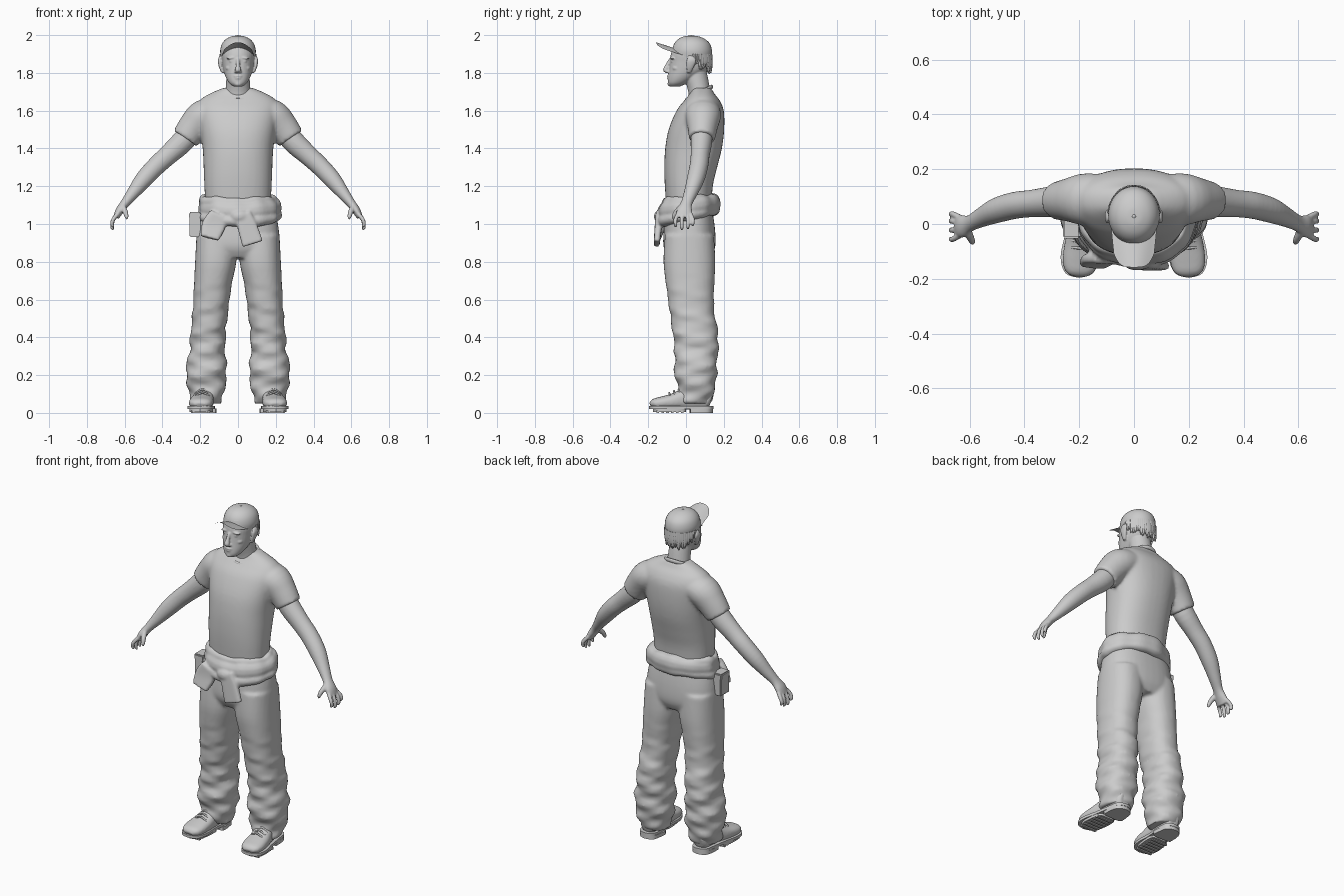
import bpy, bmesh, math, random
from mathutils import Vector, Matrix

random.seed(4)
TAU = 2 * math.pi
X, Y = Vector((1, 0, 0)), Vector((0, 1, 0))
grey = bpy.data.materials.new("plain grey")
grey.diffuse_color = (0.6, 0.6, 0.6, 1)


def spline(pts, steps):
    # Catmull-Rom through tuples of any length
    out = []
    for i in range(len(pts) - 1):
        p = [pts[max(i - 1, 0)], pts[i], pts[i + 1], pts[min(i + 2, len(pts) - 1)]]
        for s in range(steps):
            t = s / steps
            out.append([0.5 * (2 * b + (c - a) * t + (2 * a - 5 * b + 4 * c - d) * t * t
                        + (3 * b - a - 3 * c + d) * t ** 3) for a, b, c, d in zip(*p)])
    return out + [list(pts[-1])]


def skin(bm, rings, closed=False):
    n = len(rings[0])
    vs = [[bm.verts.new(p) for p in r] for r in rings]
    for i in range(len(vs) if closed else len(vs) - 1):
        a, b = vs[i], vs[(i + 1) % len(vs)]
        for k in range(n):
            bm.faces.new((a[k], a[(k + 1) % n], b[(k + 1) % n], b[k]))
    if not closed:
        bm.faces.new(vs[0][::-1])
        bm.faces.new(vs[-1])


def loft(bm, pts, ref=None, n=28, power=2.0, steps=4, wob=None, sx=1):
    # pts: x, y, z, radius along u, radius along v; horizontal rings unless ref is given
    pts = spline(pts, steps)
    cs = [Vector(p[:3]) for p in pts]
    rings = []
    for i, p in enumerate(pts):
        u, v = X, Y
        if ref:
            t = (cs[min(i + 1, len(cs) - 1)] - cs[max(i - 1, 0)]).normalized()
            u = (ref - t * ref.dot(t)).normalized()
            v = t.cross(u)
        ring = []
        for k in range(n):
            a = TAU * k / n
            c, s = math.cos(a), math.sin(a)
            w = wob(a, p[2]) if wob else 0
            q = cs[i] + u * (math.copysign(abs(c) ** (2 / power), c) * (p[3] + w)) \
                + v * (math.copysign(abs(s) ** (2 / power), s) * (p[4] + w))
            ring.append((q.x * sx, q.y, q.z))
        rings.append(ring)
    skin(bm, rings)


def hoop(bm, c, rx, ry, tilt, a, b, wave=0, n=64):
    # closed roll around the body; tilt raises its back, wave adds creases
    rings = []
    for i in range(n):
        t = TAU * i / n
        w = 1 + wave * (math.sin(5 * t) + 0.6 * math.sin(11 * t + 1))
        rings.append([(c[0] + math.cos(t) * (rx + a * w * math.cos(f)),
                       c[1] + math.sin(t) * (ry + a * w * math.cos(f)),
                       c[2] + tilt * math.sin(t) + b * w * math.sin(f))
                      for f in [TAU * k / 12 for k in range(12)]])
    skin(bm, rings, True)


def blob(bm, loc, size, rot=0):
    m = Matrix.Translation(loc) @ Matrix.Rotation(rot, 4, 'Y') @ Matrix.Diagonal((*size, 1))
    bmesh.ops.create_uvsphere(bm, u_segments=16, v_segments=10, radius=1, matrix=m)


def finish(bm, name, voxel=0, smooth=4, angle=50):
    bmesh.ops.recalc_face_normals(bm, faces=bm.faces)
    me = bpy.data.meshes.new(name)
    bm.to_mesh(me)
    bm.free()
    ob = bpy.data.objects.new(name, me)
    bpy.context.collection.objects.link(ob)
    me.materials.append(grey)
    bpy.ops.object.select_all(action='DESELECT')
    bpy.context.view_layer.objects.active = ob
    ob.select_set(True)
    if voxel:
        r = ob.modifiers.new("fuse", 'REMESH')
        r.mode, r.voxel_size, r.use_smooth_shade = 'VOXEL', voxel, True
        s = ob.modifiers.new("soften", 'SMOOTH')
        s.factor, s.iterations = 0.5, smooth
        for m in ("fuse", "soften"):
            bpy.ops.object.modifier_apply(modifier=m)
    bpy.ops.object.shade_smooth_by_angle(angle=math.radians(angle))
    return ob


# Shirt: torso with short sleeves
bm = bmesh.new()
loft(bm, [(0, .015, 1.04, .17, .115), (0, .015, 1.2, .178, .127), (0, .025, 1.3, .182, .14),
          (0, .04, 1.4, .187, .15), (0, .055, 1.5, .2, .147), (0, .075, 1.6, .215, .125),
          (0, .085, 1.655, .2, .093), (0, .085, 1.69, .15, .065), (0, .085, 1.72, .08, .05)], n=40, power=2.3)
for s in (1, -1):
    loft(bm, [(.1, .09, 1.6, .09, .07), (.18, .09, 1.572, .095, .088), (.235, .088, 1.515, .08, .082),
              (.28, .084, 1.452, .069, .074)], Y, sx=s)
finish(bm, "shirt", .01, 5)

# Neckline band
bm = bmesh.new()
hoop(bm, (0, .068, 1.69), .077, .068, .036, .007, .012)
finish(bm, "collar")

# Trousers: hips and two creased legs
def crease(a, z):
    k = min(1, max(0, (.75 - z) / .4))
    return k * (.006 * math.sin(z * 52 + 2 * a) + .004 * math.sin(z * 85 - 3 * a + 1))

bm = bmesh.new()
loft(bm, [(0, .015, 1.1, .19, .12), (0, .018, .98, .215, .135), (0, .018, .88, .215, .137),
          (0, .02, .82, .17, .11)], n=40, power=2.4)
for s in (1, -1):
    loft(bm, [(.112, .018, .94, .108, .13), (.118, .018, .8, .109, .137), (.133, .022, .68, .1, .128),
              (.145, .03, .55, .094, .118), (.158, .05, .42, .093, .12), (.163, .055, .32, .095, .114),
              (.168, .05, .23, .108, .112), (.167, .055, .15, .1, .103), (.168, .05, .08, .088, .088),
              (.168, .05, .05, .08, .08)], n=36, power=2.3, wob=crease, sx=s)
finish(bm, "trousers", .01, 4)

# Overall top rolled about the waist, with knotted sleeve ends
bm = bmesh.new()
hoop(bm, (.01, .014, 1.085), .187, .135, .022, .032, .05, .1)
hoop(bm, (.008, .008, 1.045), .19, .135, .03, .034, .03, .1)
hoop(bm, (.0, .012, 1.12), .185, .12, .01, .022, .032, .12)
loft(bm, [(-.1, -.125, 1.05, .05, .02), (-.13, -.13, .99, .062, .02), (-.15, -.148, .925, .05, .016)],
     X, power=4)
loft(bm, [(.03, -.14, 1.06, .035, .02), (.045, -.145, 1.0, .05, .02), (.078, -.155, .895, .056, .016)],
     X, power=4)
blob(bm, (.01, -.14, 1.04), (.05, .03, .035))
finish(bm, "tied_overall_top", .007, 4)

# Belt pouch with flap
bm = bmesh.new()
for z, h, w in ((.985, .11, .058), (1.045, .035, .064)):
    bmesh.ops.create_cube(bm, size=1, matrix=Matrix.Translation((-.228, -.01, z)) @ Matrix.Diagonal((w, .085, h, 1)))
bmesh.ops.bevel(bm, geom=bm.edges[:], offset=.006, segments=2, affect='EDGES')
finish(bm, "belt_pouch")

# Arms, hands and fingers
for s, side in ((1, "left"), (-1, "right")):
    bm = bmesh.new()
    loft(bm, [(.22, .085, 1.53, .055, .055), (.29, .082, 1.44, .057, .06), (.37, .075, 1.365, .05, .053),
              (.435, .068, 1.305, .049, .05), (.5, .05, 1.235, .046, .046), (.555, .025, 1.165, .036, .034),
              (.598, .003, 1.11, .03, .024), (.627, -.008, 1.07, .041, .022), (.645, -.01, 1.035, .04, .016)], Y, sx=s)
    for y0, y1, dz in ((-.04, -.055, .0), (-.018, -.022, -.015), (.004, .01, -.01), (.023, .036, .005)):
        loft(bm, [(.635, y0, 1.055, .0115, .012), (.66, y1, 1.025, .0105, .011),
                  (.667, y1, .998 + dz, .0095, .01), (.658, y1, .985 + dz, .006, .006)], Y, n=12, sx=s)
    loft(bm, [(.61, -.02, 1.095, .015, .015), (.597, -.05, 1.065, .014, .014), (.59, -.065, 1.04, .011, .011),
              (.587, -.067, 1.025, .006, .006)], Y, n=12, sx=s)
    finish(bm, side + "_arm", .005, 3)

# Head, neck and facial features
bm = bmesh.new()
loft(bm, [(0, .075, 1.62, .075, .055), (0, .07, 1.7, .066, .058), (0, .055, 1.77, .062, .062),
          (0, .045, 1.82, .06, .06)])
loft(bm, [(0, -.058, 1.728, .024, .026), (0, -.045, 1.745, .046, .05), (0, -.02, 1.775, .064, .075),
          (0, .01, 1.815, .077, .1), (0, .023, 1.86, .084, .108), (0, .026, 1.9, .088, .106),
          (0, .03, 1.95, .08, .095)], n=36, power=2.15)
loft(bm, [(0, -.082, 1.875, .009, .008), (0, -.096, 1.845, .01, .012), (0, -.108, 1.815, .016, .014),
          (0, -.098, 1.8, .012, .01)], n=16)
for z, w in ((1.783, .024), (1.772, .02)):
    blob(bm, (0, -.088, z), (w, .013, .006))
blob(bm, (0, -.08, 1.742), (.022, .018, .015))
for s in (1, -1):
    blob(bm, (s * .035, -.07, 1.879), (.027, .014, .007), s * .12)
    blob(bm, (s * .034, -.068, 1.862), (.014, .013, .007))
    blob(bm, (s * .045, -.045, 1.825), (.022, .028, .016))
    blob(bm, (s * .012, -.096, 1.806), (.008, .01, .007))
    loft(bm, [(.08, .015, 1.8, .008, .01), (.091, .022, 1.83, .01, .02), (.097, .028, 1.865, .01, .026),
              (.093, .028, 1.888, .006, .014)], n=14, sx=s)
finish(bm, "head", .0045, 2)

# Cap crown with button
bm = bmesh.new()
loft(bm, [(0, .032, 1.885, .091, .104), (0, .032, 1.92, .094, .105), (0, .032, 1.955, .084, .094),
          (0, .03, 1.98, .062, .069), (0, .028, 1.994, .032, .036), (0, .028, 1.997, .01, .01)], n=36)
blob(bm, (0, .028, 1.996), (.007, .007, .004))
finish(bm, "cap_crown")

# Cap brim, arched across its width
bm = bmesh.new()
N, M = 16, 6
grid = []
for i in range(N + 1):
    u = 2 * i / N - 1
    x = .084 * u
    back = .035 - .1 * math.sqrt(1 - (x / .094) ** 2)
    front = -.158 + .05 * abs(u) ** 4
    grid.append([bm.verts.new((x * (1 - .12 * j / M), back + (front - back) * j / M,
                               1.932 + .03 * j / M - .04 * u * u)) for j in range(M + 1)])
for i in range(N):
    for j in range(M):
        bm.faces.new((grid[i][j], grid[i + 1][j], grid[i + 1][j + 1], grid[i][j + 1]))
bmesh.ops.solidify(bm, geom=bm.faces[:], thickness=.007)
finish(bm, "cap_brim")

# Hair locks below the back of the cap
bm = bmesh.new()
for i in range(26):
    a = math.radians(5 + 170 * i / 25)
    c, s = math.cos(a), math.sin(a)
    drop = .05 + .045 * s + random.uniform(-.015, .015)
    f = random.uniform(1.0, 1.14)
    loft(bm, [(.083 * c, .035 + .092 * s, 1.9, .014, .012), (.085 * c, .035 + .095 * s, 1.9 - drop * .6, .013, .011),
              (.085 * c * f, .03 + .092 * s * f, 1.9 - drop, .003, .003)], n=8, steps=3)
finish(bm, "hair")

# Work boots: upper, welted sole and heel
def sole(bm, outline, z0, z1, sx):
    ring = spline(outline + outline[:1], 4)[:-1]
    skin(bm, [[(sx * x, y, z) for x, y in ring] for z in (z0, z1)])

for s, side in ((1, "left"), (-1, "right")):
    bm = bmesh.new()
    loft(bm, [(.2, -.188, .04, .03, .012), (.199, -.17, .048, .054, .026), (.196, -.13, .053, .064, .033),
              (.19, -.07, .06, .062, .042), (.182, -.01, .072, .054, .056), (.177, .06, .08, .052, .062),
              (.175, .115, .075, .045, .055), (.175, .135, .07, .03, .04)], X, power=2.4, sx=s)
    finish(bm, side + "_boot_upper", .006, 3)
    bm = bmesh.new()
    sole(bm, [(.2, -.197), (.25, -.18), (.268, -.12), (.25, -.03), (.236, .06), (.222, .125), (.175, .145),
              (.13, .125), (.122, .05), (.128, -.03), (.126, -.12), (.15, -.18)], .02, .036, s)
    sole(bm, [(.2, -.175), (.245, -.155), (.258, -.1), (.24, -.01), (.19, .0), (.136, -.01), (.136, -.1),
              (.155, -.155)], .006, .022, s)
    sole(bm, [(.236, .025), (.235, .08), (.22, .125), (.175, .143), (.13, .125), (.118, .08), (.118, .025),
              (.18, .02)], 0, .022, s)
    for k in range(6):
        bmesh.ops.create_cube(bm, size=1, matrix=Matrix.Translation((s * .198, -.15 + k * .026, .006))
                              @ Matrix.Diagonal((.1, .014, .012, 1)))
    finish(bm, side + "_boot_sole", angle=35)
    # Laces across the instep
    bm = bmesh.new()
    for k in range(3):
        y = -.085 + k * .025
        loft(bm, [(.15, y, .09 + k * .006, .005, .005), (.188, y - .004, .107 + k * .009, .005, .005),
                  (.226, y, .09 + k * .006, .005, .005)], Y, n=8, sx=s)
    finish(bm, side + "_boot_laces")
